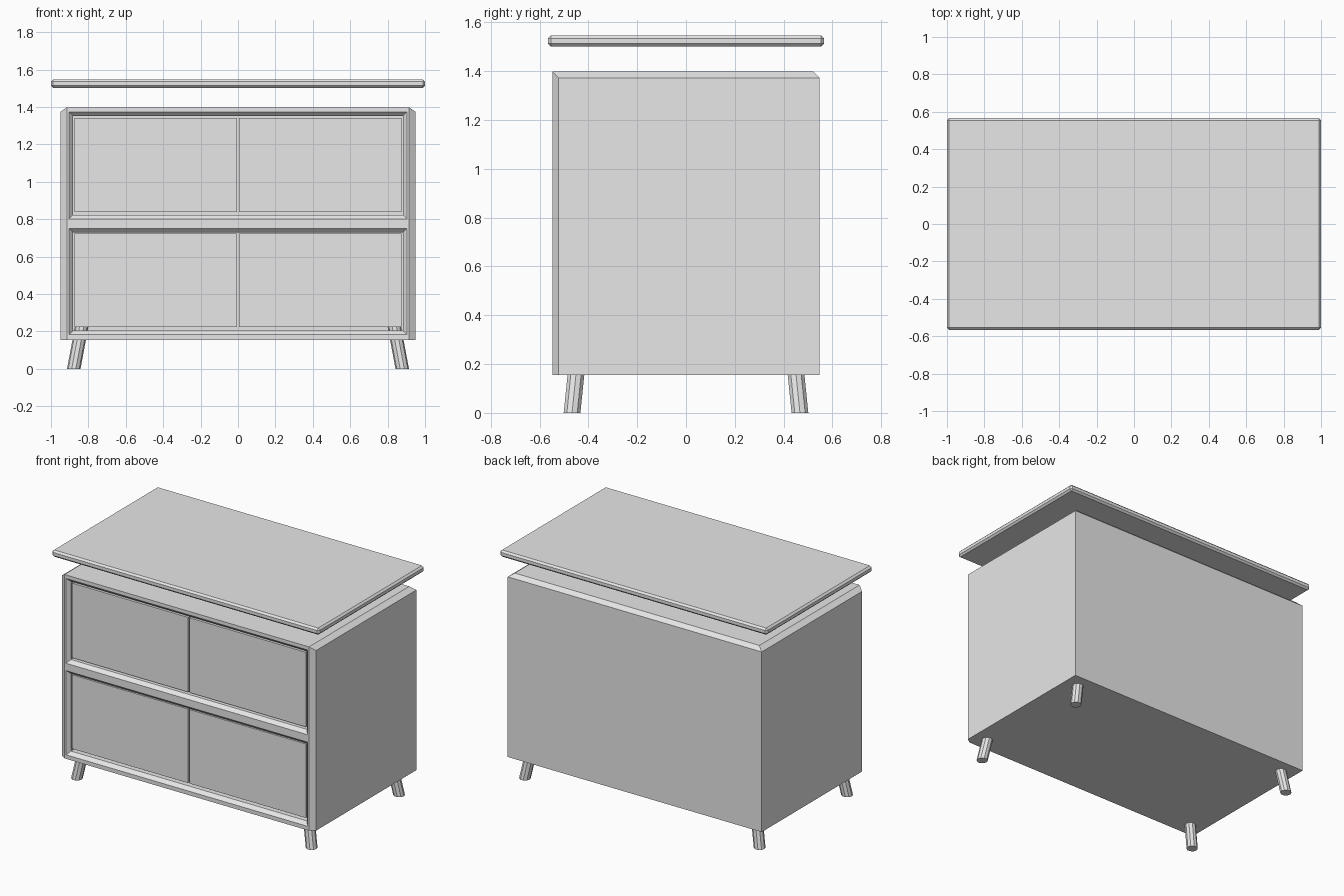
import bpy
import bmesh
from math import cos, sin, tau

if "Cube" in bpy.data.objects:
    bpy.data.objects.remove(bpy.data.objects["Cube"])

GREY = (0.8, 0.8, 0.8, 1.0)
grey = bpy.data.materials.new("light_grey")
grey.use_nodes = True
grey.diffuse_color = GREY
grey.node_tree.nodes["Principled BSDF"].inputs["Base Color"].default_value = GREY


def finish(name, bm):
    """Turn a bmesh into a flat-shaded object."""
    bmesh.ops.recalc_face_normals(bm, faces=bm.faces)
    mesh = bpy.data.meshes.new(name)
    bm.to_mesh(mesh)
    bm.free()
    mesh.materials.append(grey)
    obj = bpy.data.objects.new(name, mesh)
    bpy.context.collection.objects.link(obj)
    return obj


def box_mesh(x0, x1, y0, y1, z0, z1):
    bm = bmesh.new()
    bmesh.ops.create_cube(bm, size=1)
    for v in bm.verts:
        v.co.x = x1 if v.co.x > 0 else x0
        v.co.y = y1 if v.co.y > 0 else y0
        v.co.z = z1 if v.co.z > 0 else z0
    return bm


def loft(name, rings):
    """Closed solid through a list of matching rings of points."""
    bm = bmesh.new()
    loops = [[bm.verts.new(p) for p in ring] for ring in rings]
    n = len(loops[0])
    for a, b in zip(loops, loops[1:]):
        for i in range(n):
            j = (i + 1) % n
            bm.faces.new((a[i], a[j], b[j], b[i]))
    bm.faces.new(loops[0])
    bm.faces.new(loops[-1])
    return finish(name, bm)


# Cabinet body: chamfered on the top sides, top back and front uprights
STRETCH = 1.4
bm = box_mesh(-0.95 / STRETCH, 0.95 / STRETCH, -0.548, 0.548, 0.155, 1.398)
chamfered = []
for e in bm.edges:
    mid = (e.verts[0].co + e.verts[1].co) / 2
    side, front, back, top = abs(mid.x) > 0.1, mid.y < -0.1, mid.y > 0.1, mid.z > 1.3
    if top and (side or back) or side and front and not top and mid.z > 0.5:
        chamfered.append(e)
bmesh.ops.bevel(bm, geom=chamfered, offset=0.025, offset_type='OFFSET',
                segments=1, profile=0.5, affect='EDGES')
for v in bm.verts:
    v.co.x *= STRETCH
body = finish("cabinet_body", bm)


# Two front openings with sloping rims
def rect(x, z0, z1, y, grow):
    x, z0, z1 = x + grow, z0 - grow, z1 + grow
    return [(-x, y, z0), (x, y, z0), (x, y, z1), (-x, y, z1)]


for z0, z1 in ((0.204, 0.729), (0.823, 1.352)):
    cutter = loft("opening_cutter", [rect(0.882, z0, z1, -0.573, 0.046),
                                     rect(0.882, z0, z1, -0.525, 0),
                                     rect(0.882, z0, z1, -0.40, 0)])
    cutter.hide_render = True
    cut = body.modifiers.new("opening", 'BOOLEAN')
    cut.operation = 'DIFFERENCE'
    cut.solver = 'EXACT'
    cut.object = cutter
    bpy.context.view_layer.objects.active = body
    bpy.ops.object.modifier_apply(modifier=cut.name)
    bpy.data.objects.remove(cutter)

# Drawer fronts, two in each opening
for row, z0, z1 in (("lower", 0.222, 0.722), ("upper", 0.837, 1.342)):
    for side, x0, x1 in (("right", -0.875, -0.006), ("left", 0.006, 0.875)):
        finish(f"{row}_{side}_drawer_front",
               box_mesh(x0, x1, -0.525, -0.495, z0, z1))

# Top board, floating above the body
bm = box_mesh(-1, 1, -0.566, 0.566, 1.502, 1.547)
bmesh.ops.bevel(bm, geom=bm.edges[:], offset=0.012, offset_type='OFFSET',
                segments=1, profile=0.5, affect='EDGES')
finish("top_board", bm)

# Splayed legs with level feet
SIDES, RADIUS = 10, 0.036


def leg_ring(x, y, z):
    return [(x + RADIUS * cos(tau * i / SIDES), y + RADIUS * sin(tau * i / SIDES), z)
            for i in range(SIDES)]


for end, sy in (("front", -1), ("back", 1)):
    for side, sx in (("right", -1), ("left", 1)):
        loft(f"{end}_{side}_leg", [leg_ring(0.878 * sx, 0.467 * sy, 0),
                                   leg_ring(0.836 * sx, 0.444 * sy, 0.224)])
